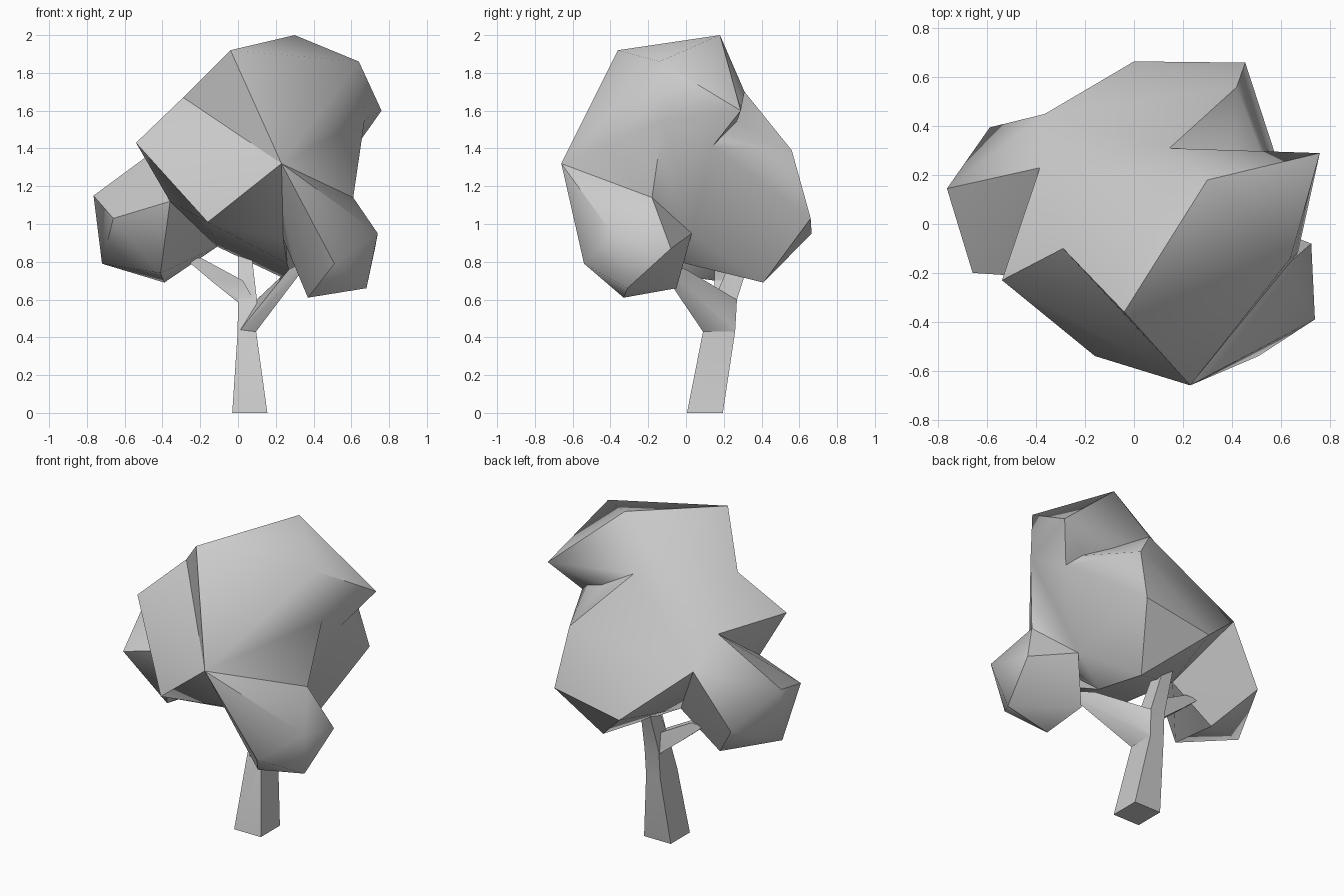
import bpy, bmesh, math

if "Cube" in bpy.data.objects:
    bpy.data.objects.remove(bpy.data.objects["Cube"])


def make_object(name, bm):
    bmesh.ops.recalc_face_normals(bm, faces=bm.faces)
    mesh = bpy.data.meshes.new(name)
    bm.to_mesh(mesh)
    bm.free()
    ob = bpy.data.objects.new(name, mesh)
    bpy.context.collection.objects.link(ob)
    return ob


def hull(name, points):
    """Faceted mass wrapped round a few corner points."""
    bm = bmesh.new()
    for p in points:
        bm.verts.new(p)
    res = bmesh.ops.convex_hull(bm, input=bm.verts)
    loose = {g for g in res["geom_interior"] + res["geom_unused"]
             if isinstance(g, bmesh.types.BMVert)}
    bmesh.ops.delete(bm, geom=list(loose), context='VERTS')
    return make_object(name, bm)


def limb(name, rings):
    """Four-sided limb lofted through level rectangles (x, y, z, half x, half y)."""
    bm = bmesh.new()
    loops = [[bm.verts.new((x + sx * hx, y + sy * hy, z))
              for sx, sy in ((-1, -1), (1, -1), (1, 1), (-1, 1))]
             for x, y, z, hx, hy in rings]
    for a, b in zip(loops, loops[1:]):
        for i in range(4):
            j = (i + 1) % 4
            bm.faces.new((a[i], a[j], b[j], b[i]))
    bm.faces.new(loops[0])
    bm.faces.new(loops[-1])
    return make_object(name, bm)


def fuse(name, parts):
    """Union of all parts into the first one."""
    base = parts[0]
    bpy.context.view_layer.objects.active = base
    for other in parts[1:]:
        mod = base.modifiers.new("union", 'BOOLEAN')
        mod.operation, mod.solver, mod.object = 'UNION', 'EXACT', other
        bpy.ops.object.modifier_apply(modifier=mod.name)
        bpy.data.objects.remove(other)
    base.name = name
    return base


def smooth(ob, degrees):
    bpy.ops.object.select_all(action='DESELECT')
    ob.select_set(True)
    bpy.context.view_layer.objects.active = ob
    bpy.ops.object.shade_smooth_by_angle(angle=math.radians(degrees))


# Corners shared by neighbouring leaf masses
brow, left_tip, chin = (-.04, -.36, 1.92), (-.54, -.23, 1.43), (-.16, -.54, 1.01)
back_ridge, left_ridge = (.145, .31, 1.70), (-.385, .23, 1.43)
shoulder, dip = (-.29, -.10, 1.67), (.625, .14, 1.41)
peak, right_side = (.64, -.14, 1.86), (.67, -.12, 1.55)
nose, right_seam = (.23, -.66, 1.32), (.61, -.18, 1.14)
left_seam, under_left = (-.36, -.22, 1.12), (-.11, .21, .88)
under_right, right_low = (.26, 0, .79), (.44, .03, .95)
back_left, inner_right = (-.365, .45, 1.27), (.24, -.25, .92)

# Top cap with its overhanging point at the back right
cap = hull("cap", [brow, peak, back_ridge, left_ridge, shoulder, dip, right_side,
                   (.30, .18, 2.0), (.76, .29, 1.60), (.67, .075, 1.72)])
# Front mass, in two halves that meet in the fold from shoulder to nose
front = hull("front_mass", [brow, peak, right_side, nose, right_seam, right_low, shoulder,
                            back_ridge, left_ridge, under_right, under_left])
side = hull("front_left_mass", [left_tip, shoulder, chin, nose, left_seam, left_ridge,
                                under_left, under_right, inner_right])
# Back mass
back = hull("back_mass", [back_ridge, left_ridge, dip, right_side, right_low, under_right,
                          under_left, back_left, (.455, .66, 1.03), (0, .665, .95),
                          (.42, .56, 1.39), (.29, .41, .69)])
# Small puff on the left
left = hull("left_puff", [left_ridge, left_seam, under_left, back_left, (-.765, .145, 1.15),
                          (-.66, -.20, 1.03), (-.72, .07, .79), (-.39, .22, .69),
                          (-.41, -.12, .74), (-.59, .395, .93)])
# Small puff at the front right
right = hull("right_puff", [nose, right_seam, right_low, inner_right, (.51, -.54, .79),
                            (.37, -.33, .61), (.68, -.31, .66), (.74, -.39, .95),
                            (.725, -.08, .87), (.35, -.05, .66)])
crown = fuse("crown", [front, cap, side, back, left, right])
smooth(crown, 45)

# Trunk and its branches
trunk = limb("trunk", [(.0625, .10, 0, .093, .095), (.047, .175, .43, .049, .085),
                       (.05, .21, .60, .05, .06), (.035, .32, .90, .03, .045)])
right_branch = hull("right_branch", [(.095, .09, .43), (.005, .10, .43), (.095, .26, .43),
                                     (.099, .268, .60), (.09, .16, .57), (.33, -.12, .74),
                                     (.29, .0, .76), (.27, -.10, .76), (.37, -.16, .81)])
left_branch = limb("left_branch", [(.045, .21, .585, .045, .055), (-.058, .20, .70, .085, .05),
                                   (-.24, .19, .82, .045, .04)])
wood = fuse("trunk", [trunk, right_branch, left_branch])
smooth(wood, 30)
